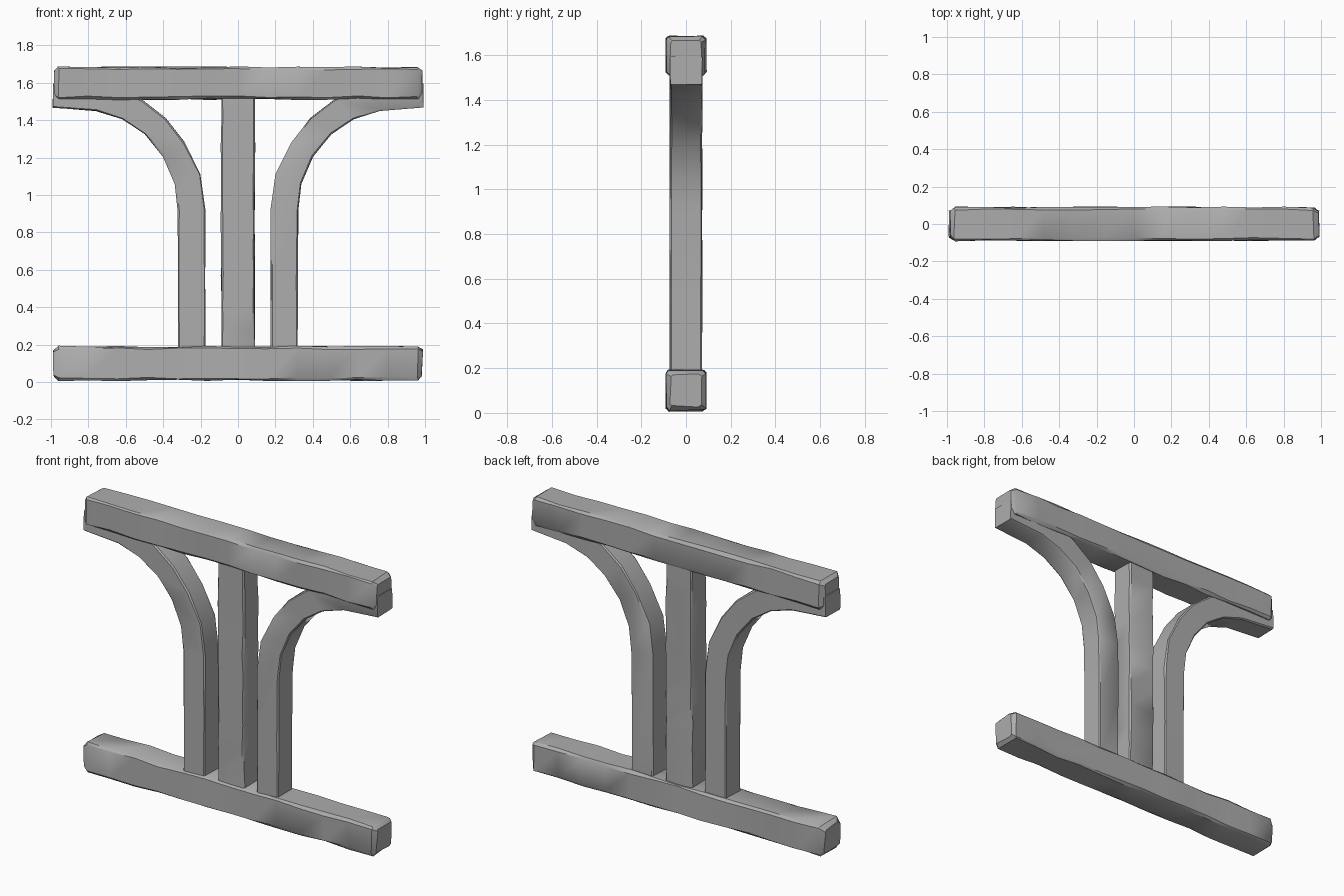
import bpy
import bmesh
import random
from math import radians
from mathutils import Vector

random.seed(4)
if "Cube" in bpy.data.objects:
    bpy.data.objects.remove(bpy.data.objects["Cube"])

GREY = (0.42, 0.42, 0.42, 1)
mat = bpy.data.materials.new("weathered grey")
mat.use_nodes = True
mat.diffuse_color = GREY
bsdf = mat.node_tree.nodes["Principled BSDF"]
bsdf.inputs["Base Color"].default_value = GREY
bsdf.inputs["Roughness"].default_value = 0.9


def section(a, b, half_depth, chamfer):
    """Chamfered rectangle: a and b are its two edge midpoints, depth runs along y."""
    across = (b - a).normalized() * chamfer
    y, yc = Vector((0, half_depth, 0)), Vector((0, half_depth - chamfer, 0))
    return [a + across - y, b - across - y, b - yc, b + yc,
            b - across + y, a + across + y, a + yc, a - yc]


def loft(name, rings, wobble):
    """Skin the rings into a closed timber with hand-hewn irregularity."""
    bm = bmesh.new()
    loops = []
    for ring in rings:
        loops.append([bm.verts.new(p + Vector([random.uniform(-wobble, wobble)
                                               for _ in range(3)])) for p in ring])
    for lo, hi in zip(loops, loops[1:]):
        for i in range(8):
            j = (i + 1) % 8
            bm.faces.new((lo[i], lo[j], hi[j], hi[i]))
    bm.faces.new(loops[0][::-1])
    bm.faces.new(loops[-1])
    bmesh.ops.recalc_face_normals(bm, faces=bm.faces)
    mesh = bpy.data.meshes.new(name)
    bm.to_mesh(mesh)
    bm.free()
    mesh.materials.append(mat)
    obj = bpy.data.objects.new(name, mesh)
    bpy.context.collection.objects.link(obj)
    bpy.ops.object.select_all(action="DESELECT")
    obj.select_set(True)
    bpy.context.view_layer.objects.active = obj
    bpy.ops.object.shade_smooth_by_angle(angle=radians(35))
    return obj


def beam(name, z_mid, half_height):
    """Horizontal timber with worn, slightly tapered ends."""
    stations = [-0.985, -0.96] + [-0.8 + 0.16 * i for i in range(11)] + [0.96, 0.985]
    rings = []
    for x in stations:
        inset = 0.018 if abs(x) > 0.97 else 0
        h = half_height - inset
        rings.append(section(Vector((x, 0, z_mid - h)), Vector((x, 0, z_mid + h)),
                             0.088 - inset, 0.012))
    return loft(name, rings, 0.005)


beam("bottom_beam", 0.1, 0.09)
beam("top_beam", 1.598, 0.085)

# Centre post between the beams
loft("centre_post", [section(Vector((-0.09, 0, z)), Vector((0.09, 0, z)), 0.072, 0.009)
                     for z in [0.15 + 0.14 * i for i in range(11)]], 0.003)

# Curved braces: matching points along the inner and outer edges
inner = [(0.175, 0.15), (0.175, 0.55), (0.175, 0.92), (0.2, 1.11), (0.285, 1.28),
         (0.385, 1.41), (0.515, 1.51), (0.68, 1.57), (0.99, 1.595)]
outer = [(0.32, 0.15), (0.32, 0.55), (0.322, 0.92), (0.338, 1.06), (0.40, 1.205),
         (0.50, 1.325), (0.62, 1.405), (0.76, 1.45), (0.99, 1.468)]
for side, s in (("left", 1), ("right", -1)):
    loft(side + "_brace", [section(Vector((s * a[0], 0, a[1])), Vector((s * b[0], 0, b[1])),
                                   0.072, 0.007) for a, b in zip(inner, outer)], 0.002)
